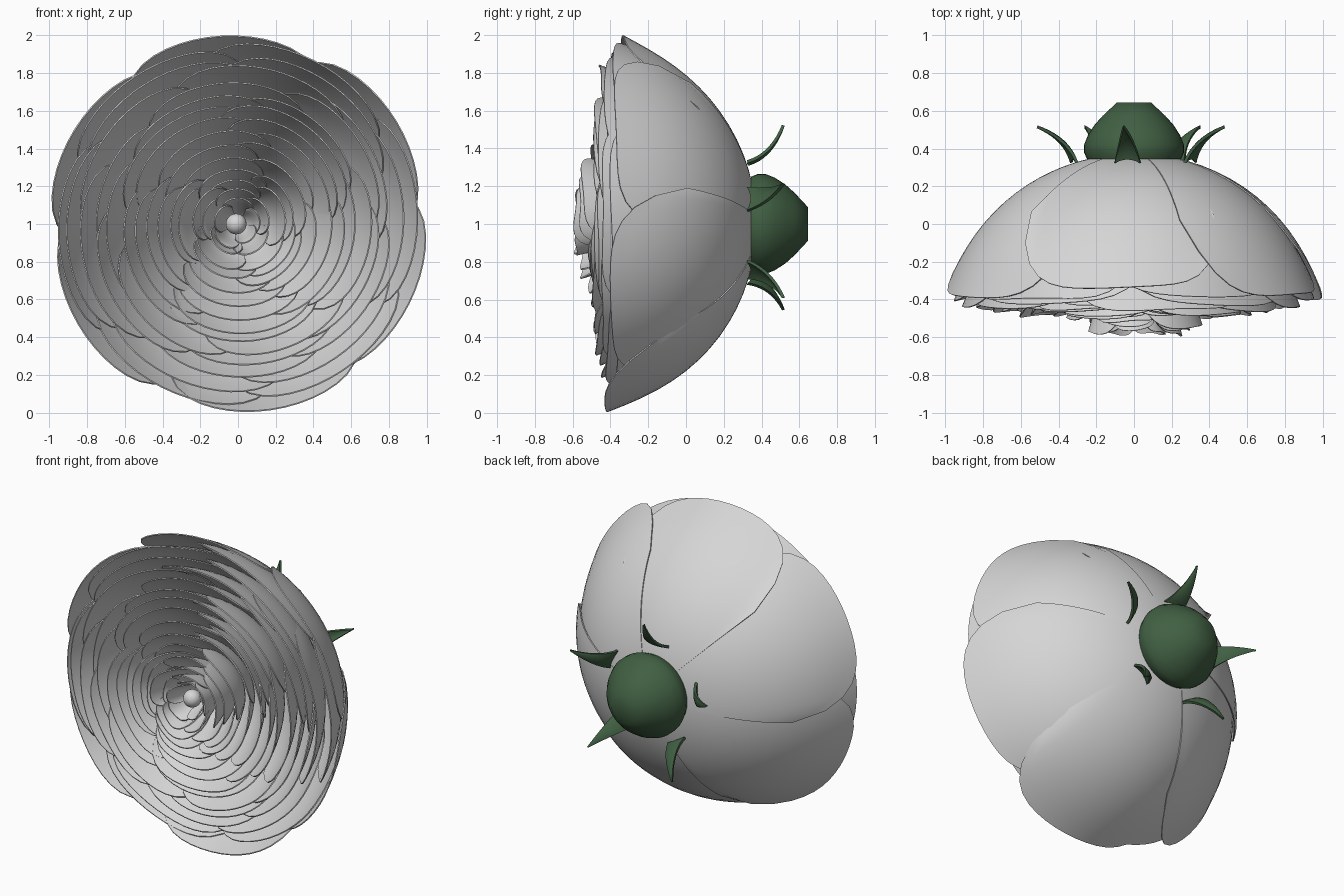
import bpy, bmesh, math, random
from mathutils import Vector

if "Cube" in bpy.data.objects:
    bpy.data.objects.remove(bpy.data.objects["Cube"])

random.seed(11)


def material(name, colour):
    m = bpy.data.materials.new(name)
    m.diffuse_color = (*colour, 1)
    m.use_nodes = True
    m.node_tree.nodes["Principled BSDF"].inputs["Base Color"].default_value = m.diffuse_color
    return m


WHITE = material("petal white", (0.67, 0.67, 0.67))
GREEN = material("leaf green", (0.052, 0.115, 0.055))


def polar(r, y, a):
    """Point around the flower axis, which runs along y at z = 1."""
    return Vector((r * math.cos(a), y, 1 + r * math.sin(a)))


def finish(name, bm, mat, thickness=0.0):
    bmesh.ops.recalc_face_normals(bm, faces=bm.faces)
    mesh = bpy.data.meshes.new(name)
    bm.to_mesh(mesh)
    bm.free()
    mesh.materials.append(mat)
    ob = bpy.data.objects.new(name, mesh)
    bpy.context.collection.objects.link(ob)
    bpy.ops.object.select_all(action='DESELECT')
    ob.select_set(True)
    bpy.context.view_layer.objects.active = ob
    if thickness:
        mod = ob.modifiers.new("thickness", 'SOLIDIFY')
        mod.thickness = thickness
        mod.offset = 0
        bpy.ops.object.modifier_apply(modifier=mod.name)
    bpy.ops.object.shade_smooth_by_angle(angle=math.radians(45))
    return ob


def grid(bm, func, nu, nv):
    rows = [[bm.verts.new(func(2 * i / nu - 1, j / nv)) for i in range(nu + 1)]
            for j in range(nv + 1)]
    for j in range(nv):
        for i in range(nu):
            bm.faces.new((rows[j][i], rows[j][i + 1],
                          rows[j + 1][i + 1], rows[j + 1][i]))


def petal(bm, centre, half, R, rim_y, depth, open_angle, notch, start, flick, lift):
    """A curved patch of a bowl with a rounded, slightly wavy front edge."""
    phase = random.uniform(0, 6.28)

    def surface(u, v):
        top = open_angle * (1 - notch * abs(u) ** 5)
        phi = start + (top - start) * v
        r = R * math.sin(phi) / math.sin(open_angle)
        r *= 1 + 0.022 * u                       # one edge tucks under the next
        r += flick * v ** 8 * (1 - u * u)
        y = rim_y + depth * (math.cos(phi) - math.cos(open_angle)) / (1 - math.cos(open_angle))
        y += v ** 5 * (lift + 0.008 * math.sin(4 * u + phase))
        return polar(r, y, centre + u * half)

    grid(bm, surface, 18, 14)


# Nested petal rings, from the outer bowl to the heart
RADII = [0.97, 0.94, 0.88, 0.815, 0.75, 0.685, 0.62, 0.555,
         0.49, 0.42, 0.355, 0.29, 0.23, 0.17, 0.11]
# Outer petals: direction in degrees and forward shift of the tip
OUTER = [(33, 0.0), (95, 0.04), (150, -0.01), (212, -0.02), (280, -0.05), (335, -0.02)]
for k, R in enumerate(RADII):
    bm = bmesh.new()
    count = 6 if k < 6 else 5
    turn = 2.4 * k + 0.5
    for i in range(count):
        if k == 0:
            angle, lift = OUTER[i]
            petal(bm, math.radians(angle), math.radians(39), R, -0.375, 0.745,
                  math.radians(76), 0.34, 0.12, 0.03, lift)
            continue
        if k == 1:
            petal(bm, math.radians(5 + 60 * i), math.radians(40), R, -0.385, 0.745,
                  math.radians(76), 0.28, 0.12, 0.015, random.uniform(-0.02, 0.02))
            continue
        centre = turn + (i + random.uniform(-0.14, 0.14)) * math.tau / count
        # Petals near the heart stand at more varied heights
        lift = random.uniform(-0.03, 0.02) if R > 0.4 else random.uniform(-0.065, 0.03)
        petal(bm, centre, 1.35 * math.pi / count, R + random.uniform(-0.018, 0.018),
              -0.565 + 0.165 * R, 0.17 + 0.58 * R,
              math.radians(54 + 20 * R), 0.2, 0.25, 0.012, lift)
    finish(f"petal_ring_{k + 1:02d}", bm, WHITE, 0.007)

# Round heart of the flower
bm = bmesh.new()
bmesh.ops.create_uvsphere(bm, u_segments=24, v_segments=14, radius=0.055)
bmesh.ops.translate(bm, verts=bm.verts, vec=(-0.01, -0.46, 1))
finish("flower_heart", bm, WHITE)

# Green receptacle behind the bowl, turned around the axis
PROFILE = [(0.0, 0.33), (0.25, 0.345), (0.265, 0.38), (0.265, 0.42), (0.245, 0.47),
           (0.21, 0.525), (0.165, 0.575), (0.09, 0.645), (0.0, 0.645)]
bm = bmesh.new()
SIDES = 40
rings = [[bm.verts.new(polar(r, y, math.tau * i / SIDES)) for i in range(SIDES)]
         for r, y in PROFILE]
for a, b in zip(rings, rings[1:]):
    for i in range(SIDES):
        j = (i + 1) % SIDES
        bm.faces.new((a[i], a[j], b[j], b[i]))
bmesh.ops.remove_doubles(bm, verts=bm.verts, dist=0.0005)
finish("receptacle", bm, GREEN)

# Five pointed sepals curling away from the bowl
for n in range(5):
    ang = math.radians(24 + 72 * n)
    side = Vector((-math.sin(ang), 0, math.cos(ang)))

    def sepal(u, v):
        width = 0.068 * (1 - v) ** 0.95 + 0.001
        r = 0.325 + 0.08 * v + 0.12 * v * v
        y = 0.325 + 0.25 * v - 0.06 * v * v + 0.02 * (1 - u * u) * (1 - v)
        return polar(r, y, ang) + side * (u * width)

    bm = bmesh.new()
    grid(bm, sepal, 6, 10)
    finish(f"sepal_{n + 1}", bm, GREEN, 0.016)
